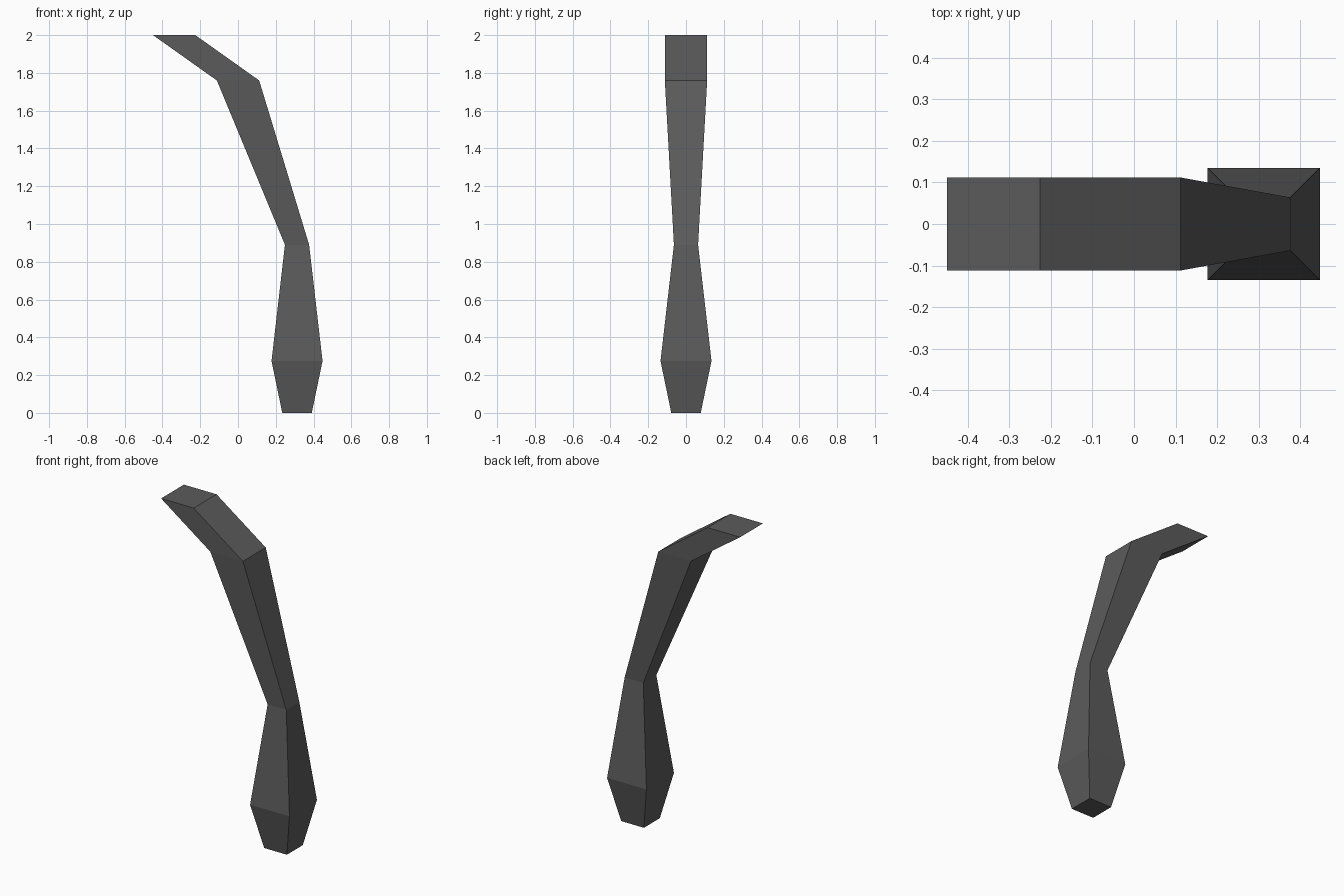
import bpy, bmesh

if "Cube" in bpy.data.objects:
    bpy.data.objects.remove(bpy.data.objects["Cube"])

# Square cross-sections from the base up: height, centre x, half width
SECTIONS = [
    (0.00, 0.3125, 0.078),   # foot
    (0.275, 0.3125, 0.135),  # bulge
    (0.89, 0.3125, 0.064),   # waist
    (1.76, 0.0, 0.112),      # bend
    (2.00, -0.338, 0.112),   # tip
]

grey = bpy.data.materials.new("dark grey")
grey.diffuse_color = (0.105, 0.105, 0.105, 1)
grey.use_nodes = True
grey.node_tree.nodes["Principled BSDF"].inputs["Base Color"].default_value = grey.diffuse_color

# Bent stalk: loft the sections and cap both ends
bm = bmesh.new()
rings = [[bm.verts.new((cx + sx * h, sy * h, z))
          for sx, sy in ((-1, -1), (1, -1), (1, 1), (-1, 1))]
         for z, cx, h in SECTIONS]
for low, high in zip(rings, rings[1:]):
    for i in range(4):
        j = (i + 1) % 4
        bm.faces.new((low[i], low[j], high[j], high[i]))
bm.faces.new(rings[0][::-1])
bm.faces.new(rings[-1])
bmesh.ops.recalc_face_normals(bm, faces=bm.faces)

mesh = bpy.data.meshes.new("bent_stalk")
bm.to_mesh(mesh)
bm.free()
mesh.materials.append(grey)
stalk = bpy.data.objects.new("bent_stalk", mesh)
bpy.context.collection.objects.link(stalk)
